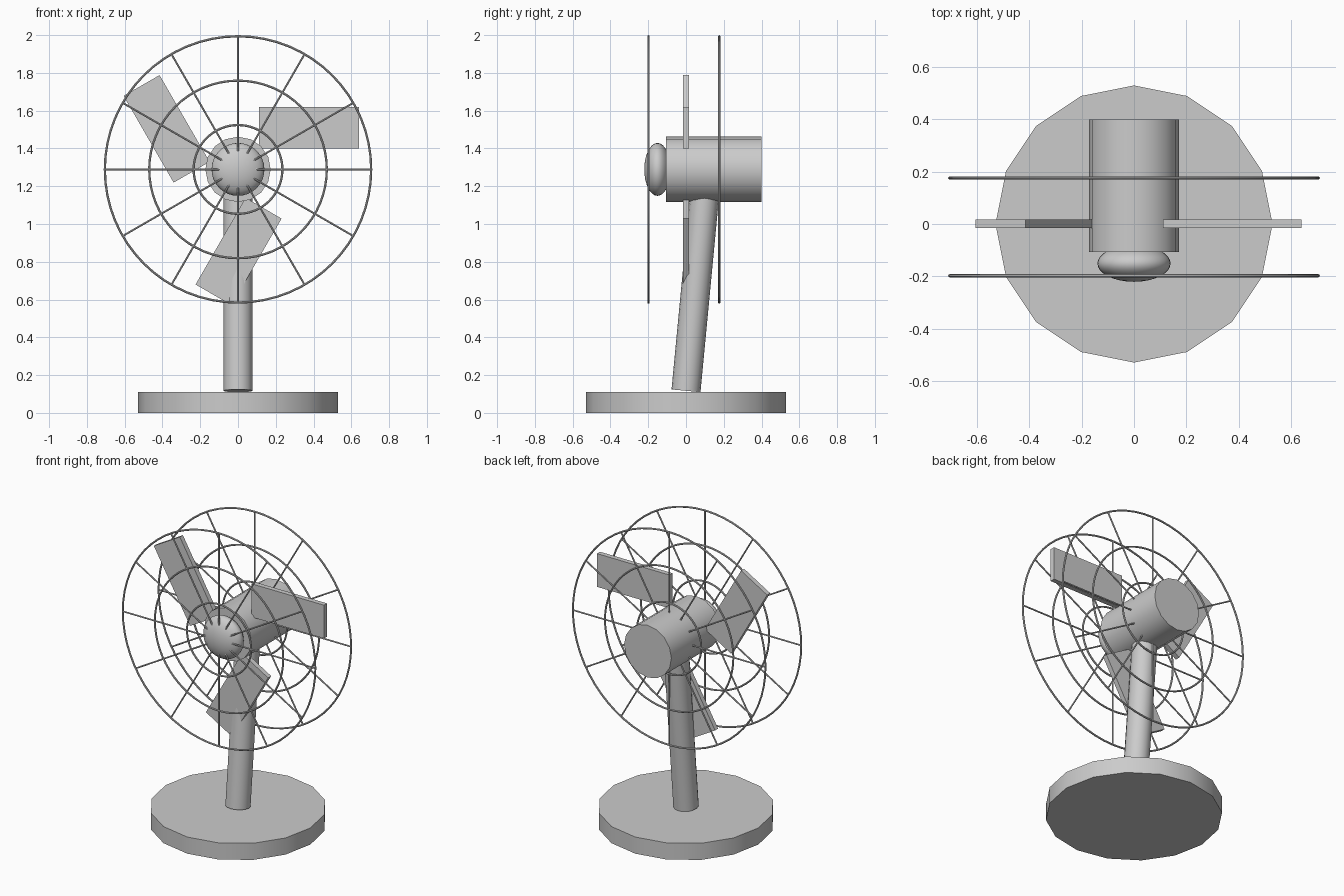
import bpy
import math
from mathutils import Matrix, Vector

if "Cube" in bpy.data.objects:
    bpy.data.objects.remove(bpy.data.objects["Cube"])

AXIS_Z = 1.289          # height of the fan's turning axis
GUARD_R = 0.705         # outer guard ring radius

grey = bpy.data.materials.new("plain grey")
grey.diffuse_color = (0.6, 0.6, 0.6, 1)
grey.use_nodes = True
grey.node_tree.nodes["Principled BSDF"].inputs["Base Color"].default_value = grey.diffuse_color


def finish(name, smooth=True):
    ob = bpy.context.object
    ob.name = name
    ob.data.materials.append(grey)
    if smooth:
        bpy.ops.object.shade_smooth_by_angle(angle=math.radians(35))
    return ob


def rod(name, a, b, radius, sides=16):
    """Cylinder running from point a to point b."""
    a, b = Vector(a), Vector(b)
    d = b - a
    bpy.ops.mesh.primitive_cylinder_add(
        vertices=sides, radius=radius, depth=d.length, location=(a + b) / 2,
        rotation=d.to_track_quat('Z', 'Y').to_euler())
    return finish(name)


# Base disc, tilted pole and motor housing
rod("base", (0, 0, 0), (0, 0, 0.11), 0.53)
rod("pole", (0, 0, 0.117), (0, 0.105, 1.22), 0.077)
rod("motor_housing", (0, -0.107, AXIS_Z), (0, 0.40, AXIS_Z), 0.173)

# Flattened hub
bpy.ops.mesh.primitive_uv_sphere_add(segments=32, ring_count=16, radius=1,
                                     location=(0, -0.151, AXIS_Z),
                                     rotation=(math.pi / 2, 0, 0))
bpy.context.object.scale = (0.14, 0.14, 0.07)
finish("hub")

# Three offset blades turned around the axis
for i in range(3):
    bpy.ops.mesh.primitive_cube_add(size=1)
    blade = finish(f"blade_{i + 1}", smooth=False)
    blade.matrix_world = (Matrix.Translation((0, 0.001, AXIS_Z))
                          @ Matrix.Rotation(-i * math.tau / 3, 4, 'Y')
                          @ Matrix.Translation((0.375, 0, 0.22))
                          @ Matrix.Diagonal((0.53, 0.032, 0.22, 1)))

# Front and rear wire guards: three rings and twelve spokes each
for side, y in (("front", -0.198), ("rear", 0.176)):
    for k in (1, 2, 3):
        bpy.ops.mesh.primitive_torus_add(
            major_segments=64, minor_segments=8,
            major_radius=GUARD_R * k / 3, minor_radius=0.006,
            location=(0, y, AXIS_Z), rotation=(math.pi / 2, 0, 0))
        finish(f"{side}_guard_ring_{k}")
    for i in range(6):
        t = i * math.pi / 6
        r = Vector((math.cos(t), 0, math.sin(t))) * GUARD_R
        c = Vector((0, y, AXIS_Z))
        rod(f"{side}_guard_spoke_{i + 1}", c - r, c + r, 0.005, 8)
